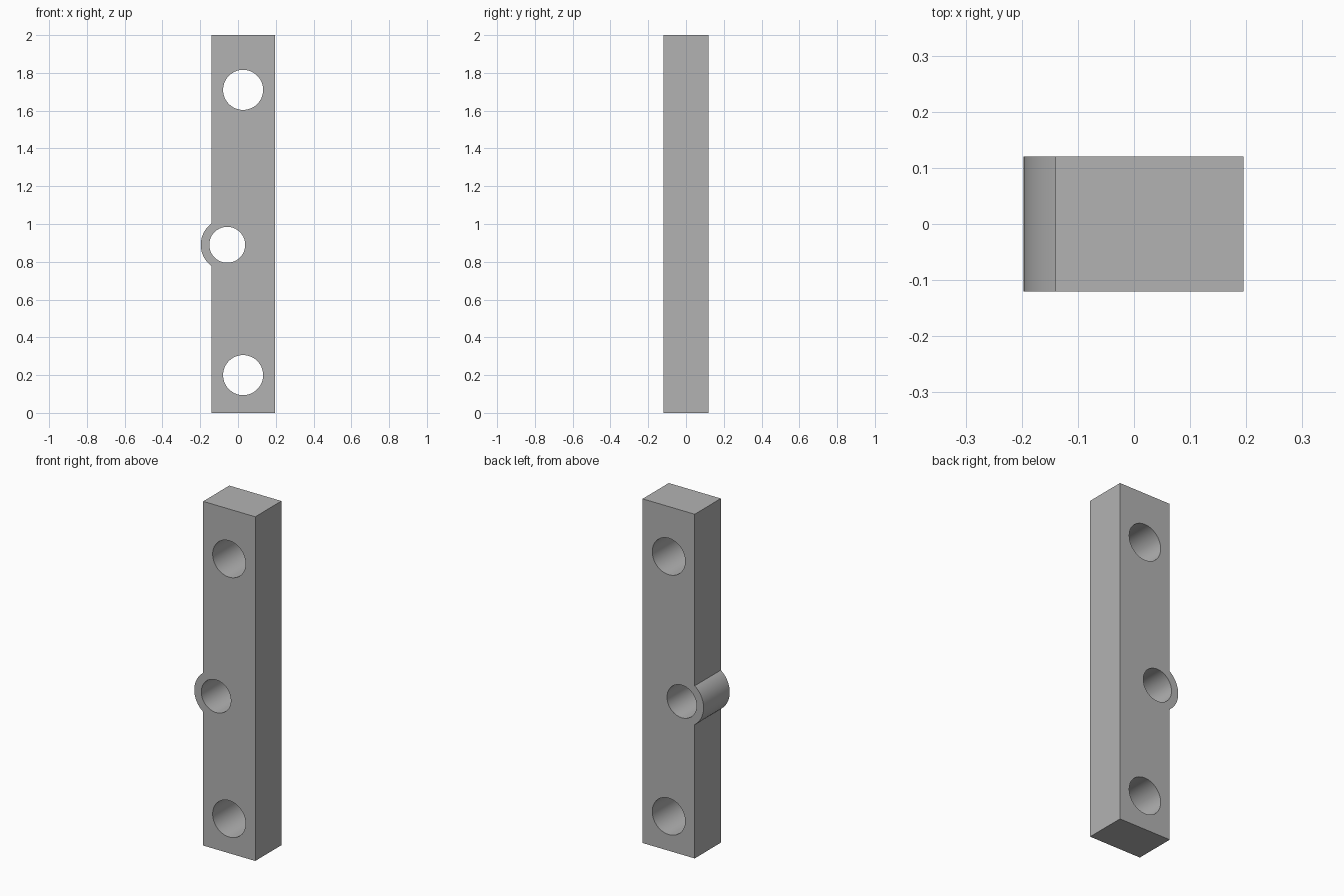
import bpy, bmesh, math

cube = bpy.data.objects.get("Cube")
if cube:
    bpy.data.objects.remove(cube, do_unlink=True)

LEFT, RIGHT, HEIGHT, HALF_DEPTH = -0.14, 0.195, 2.0, 0.12
BOSS_X, BOSS_Z, BOSS_R = -0.057, 0.89, 0.14
HOLES = [(0.027, 0.20, 0.106), (0.027, 1.71, 0.106), (BOSS_X, BOSS_Z, 0.095)]

grey = bpy.data.materials.new("plain grey")
grey.use_nodes = True
colour = (0.45, 0.45, 0.45, 1)
grey.diffuse_color = colour
grey.node_tree.nodes["Principled BSDF"].inputs["Base Color"].default_value = colour


def activate(obj):
    bpy.ops.object.select_all(action="DESELECT")
    obj.select_set(True)
    bpy.context.view_layer.objects.active = obj


def extruded(name, outline, half_depth):
    """Solid made by extruding an x-z outline along y."""
    bm = bmesh.new()
    face = bm.faces.new([bm.verts.new((x, -half_depth, z)) for x, z in outline])
    result = bmesh.ops.extrude_face_region(bm, geom=[face])
    moved = [v for v in result["geom"] if isinstance(v, bmesh.types.BMVert)]
    bmesh.ops.translate(bm, verts=moved, vec=(0, 2 * half_depth, 0))
    bmesh.ops.recalc_face_normals(bm, faces=bm.faces)
    mesh = bpy.data.meshes.new(name)
    bm.to_mesh(mesh)
    bm.free()
    mesh.materials.append(grey)
    obj = bpy.data.objects.new(name, mesh)
    bpy.context.collection.objects.link(obj)
    return obj


def arc(x, z, radius, start, end, steps):
    angles = [start + (end - start) * i / steps for i in range(steps + 1)]
    return [(x + radius * math.cos(a), z + radius * math.sin(a)) for a in angles]


# Bar with the rounded boss bulging from its side
meet = math.acos((LEFT - BOSS_X) / BOSS_R)
boss = arc(BOSS_X, BOSS_Z, BOSS_R, meet, 2 * math.pi - meet, 28)
corners = [(LEFT, 0), (RIGHT, 0), (RIGHT, HEIGHT), (LEFT, HEIGHT)]
bar = extruded("mounting_bar", corners + boss, HALF_DEPTH)

# Through holes
for x, z, radius in HOLES:
    circle = arc(x, z, radius, 0, 2 * math.pi, 64)[:-1]
    cutter = extruded("hole_cutter", circle, 2 * HALF_DEPTH)
    cutter.hide_render = True
    cut = bar.modifiers.new("hole", "BOOLEAN")
    cut.operation, cut.solver, cut.object = "DIFFERENCE", "EXACT", cutter
    activate(bar)
    bpy.ops.object.modifier_apply(modifier=cut.name)
    bpy.data.objects.remove(cutter, do_unlink=True)

# Smooth curved walls, crisp edges
activate(bar)
bpy.ops.object.shade_smooth_by_angle(angle=math.radians(30))
